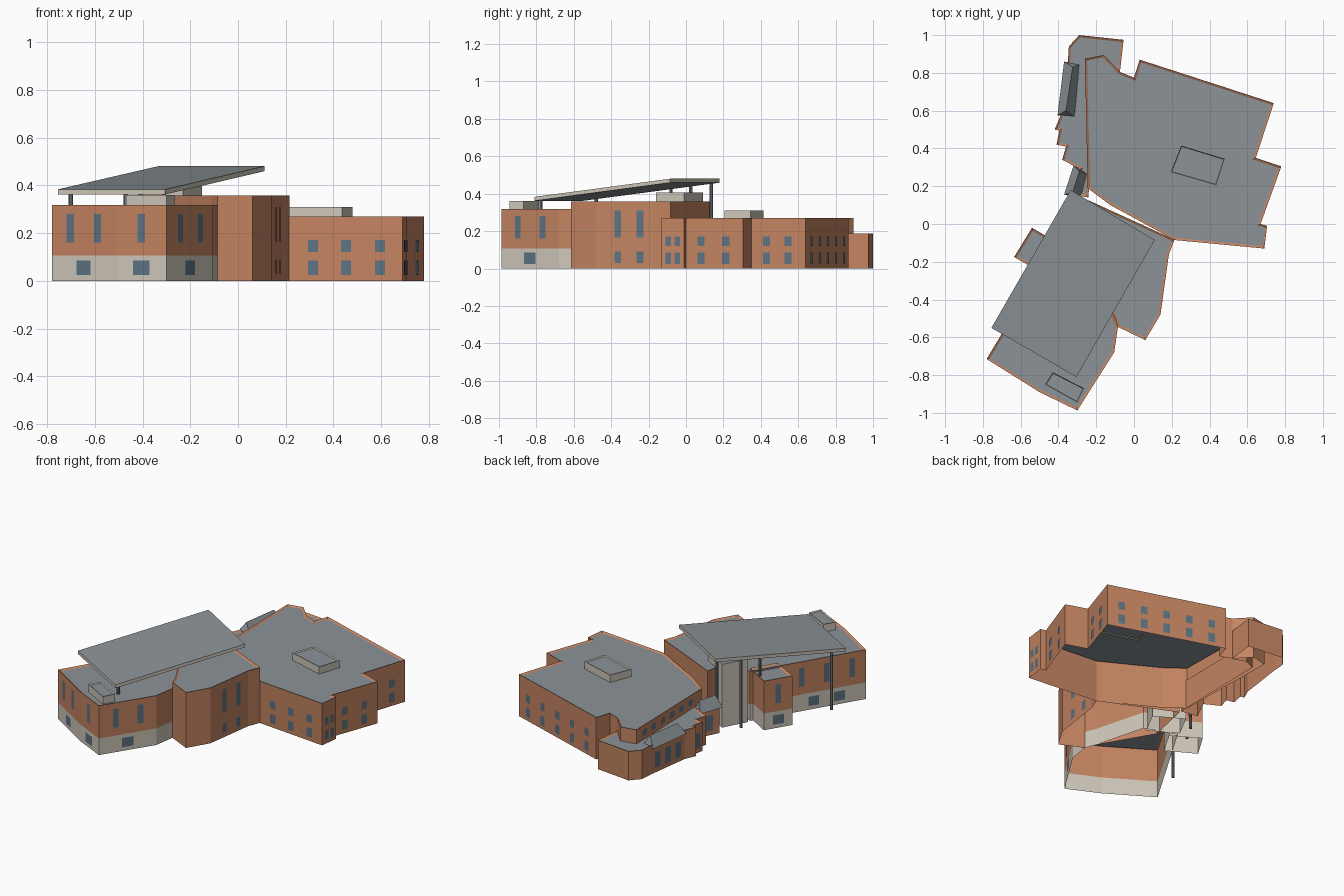
import bpy, bmesh, math
from mathutils import Vector

if "Cube" in bpy.data.objects:
    bpy.data.objects.remove(bpy.data.objects["Cube"])


def material(name, rgb):
    m = bpy.data.materials.new(name)
    m.diffuse_color = (*rgb, 1)
    m.use_nodes = True
    m.node_tree.nodes["Principled BSDF"].inputs["Base Color"].default_value = m.diffuse_color
    return m


BRICK = material("brick", (0.55, 0.23, 0.12))
STONE = material("stone", (0.62, 0.57, 0.49))
ROOF = material("roofing", (0.26, 0.29, 0.31))
GLASS = material("glass", (0.11, 0.17, 0.23))
METAL = material("metal", (0.2, 0.22, 0.24))


def finish(name, bm, mats):
    me = bpy.data.meshes.new(name)
    bm.to_mesh(me)
    bm.free()
    for m in mats:
        me.materials.append(m)
    ob = bpy.data.objects.new(name, me)
    bpy.context.collection.objects.link(ob)
    return ob


def ccw(pts):
    area = sum(a[0] * b[1] - b[0] * a[1] for a, b in zip(pts, pts[1:] + pts[:1]))
    return pts if area > 0 else pts[::-1]


def block(name, pts, h, wall=BRICK, base=0.0, z0=0.0, rim=0.012):
    """Open-bottomed walls with optional stone base and a recessed roof."""
    pts = ccw(pts)
    bm = bmesh.new()
    levels = [z0, base, h] if base else [z0, h]
    rings = [[bm.verts.new((x, y, z)) for x, y in pts] for z in levels]
    n = len(pts)
    for k in range(len(levels) - 1):
        for i in range(n):
            j = (i + 1) % n
            f = bm.faces.new((rings[k][i], rings[k][j], rings[k + 1][j], rings[k + 1][i]))
            f.material_index = 1 if base and k == 0 else 0
    top = bm.faces.new(rings[-1])
    bm.normal_update()
    if rim:
        bmesh.ops.inset_region(bm, faces=[top], thickness=rim, use_even_offset=True)
        for v in top.verts:
            v.co.z = h - 0.008
    top.material_index = 2
    return finish(name, bm, [wall, STONE, ROOF])


panes = bmesh.new()


def windows(a, b, fractions, rows, w):
    """Flat panes along wall a-b; the outside is on the right of a to b."""
    a, b = Vector((*a, 0)), Vector((*b, 0))
    d = (b - a).normalized()
    out = Vector((d.y, -d.x, 0)) * 0.003
    for t in fractions:
        c = a.lerp(b, t) + out
        for z0, z1 in rows:
            panes.faces.new([panes.verts.new(c + d * s * w / 2 + Vector((0, 0, z)))
                             for s, z in ((-1, z0), (1, z0), (1, z1), (-1, z1))])


# Main wing
main = [(0.03, .87), (-.0, .775), (-.075, .805), (-.16, .895), (-.26, .875), (-.245, .19),
        (-.125, .10), (.215, -.085), (.69, -.13), (.705, -.01), (.67, 0), (.78, .305),
        (.645, .35), (.74, .64)]
block("main_wing", main, .27)
# Tall central block
block("central_block", [(.215, -.083), (.185, -.16), (.14, -.48), (.06, -.615), (-.085, -.545),
                        (-.11, -.48), (-.30, -.15), (-.24, .125)], .357)
# South wing and its projecting bay
block("south_wing", [(-.78, -.715), (-.5, -.89), (-.30, -.987), (-.105, -.68), (-.085, -.545),
                     (-.113, -.47), (-.2, -.15), (-.40, -.08)], .318, base=.107)
block("west_bay", [(-.54, -.02), (-.635, -.175), (-.46, -.275), (-.37, -.12)], .316, base=.107)
# Low annex stepping along the west side
block("low_annex", [(-.16, .83), (-.075, .8), (-.055, .975), (-.29, 1.0), (-.345, .94),
                    (-.35, .86), (-.39, .57), (-.42, .5), (-.395, .495), (-.41, .42), (-.36, .41),
                    (-.38, .34), (-.285, .29), (-.35, .16), (-.24, .14), (-.23, .8)], .187)

# Stone stair tower and rooftop plant boxes
block("stair_tower", [(-.32, .09), (-.40, -.06), (-.23, -.16), (-.15, -.01)], .407, STONE, rim=0)
block("main_roof_box", [(.25, .415), (.48, .345), (.435, .205), (.195, .275)], .31, STONE, z0=.255, rim=.004)
block("south_roof_box", [(-.43, -.785), (-.265, -.87), (-.30, -.945), (-.47, -.85)], .36, STONE, z0=.3, rim=.004)


def wedge(name, corners, ridge, z0, z1):
    """Hipped lean-to roof: four base corners and a two-point ridge."""
    bm = bmesh.new()
    b = [bm.verts.new((x, y, z0)) for x, y in corners]
    r = [bm.verts.new((x, y, z1)) for x, y in ridge]
    for f in ((b[0], b[3], r[1], r[0]), (b[1], b[0], r[0]), (b[2], b[1], r[0], r[1]), (b[3], b[2], r[1])):
        bm.faces.new(f)
    bmesh.ops.recalc_face_normals(bm, faces=bm.faces)
    return finish(name, bm, [ROOF])


wedge("annex_dormer", [(-.37, .86), (-.285, .845), (-.31, .565), (-.405, .575)],
      [(-.325, .83), (-.36, .60)], .17, .235)
wedge("entry_dormer", [(-.32, .31), (-.245, .265), (-.275, .15), (-.37, .155)],
      [(-.29, .28), (-.325, .165)], .17, .24)

# Sloping canopy slab
bm = bmesh.new()
corners = [(-.335, .18, .48), (-.755, -.55, .383), (-.305, -.81, .383), (.11, -.085, .48)]
up = [bm.verts.new(c) for c in corners]
lo = [bm.verts.new((x, y, z - .021)) for x, y, z in corners]
bm.faces.new(up).material_index = 1
bm.faces.new(lo[::-1]).material_index = 1
for i in range(4):
    j = (i + 1) % 4
    bm.faces.new((up[i], lo[i], lo[j], up[j]))
finish("canopy", bm, [STONE, ROOF])

# Canopy posts
for i, (x, y, z0, z1) in enumerate([(-.315, .135, 0, .455), (-.41, .025, 0, .445), (-.47, -.08, 0, .43),
                                    (-.70, -.48, 0, .374), (-.31, -.775, .3, .368)]):
    bpy.ops.mesh.primitive_cylinder_add(vertices=8, radius=.009, depth=z1 - z0, location=(x, y, (z0 + z1) / 2))
    post = bpy.context.object
    post.name = f"canopy_post_{i + 1}"
    post.data.materials.append(METAL)

# Windows, wall by wall
two = [(.025, .085), (.12, .17)]
windows((.215, -.085), (.69, -.13), (.21, .5, .8), two, .042)
windows((.69, -.13), (.705, -.01), (.3, .7), two, .03)
windows((.67, 0), (.78, .305), (.27, .7), two, .04)
windows((.645, .35), (.74, .64), (.28, .68), two, .04)
windows((.74, .64), (.03, .87), (.12, .31, .5, .69, .88), two, .04)
windows((-.26, .875), (-.245, .19), (.12, .26, .4, .54, .68, .82), [(.205, .245)], .045)
windows((.14, -.48), (.185, -.16), (.36, .73), [(.165, .31), (.03, .09)], .037)
tall, low = [(.16, .28)], [(.025, .085)]
windows((-.78, -.715), (-.5, -.89), (.28, .69), tall, .036)
windows((-.78, -.715), (-.5, -.89), (.48,), low, .07)
windows((-.5, -.89), (-.3, -.987), (.48,), tall, .036)
windows((-.5, -.89), (-.3, -.987), (.48,), low, .075)
windows((-.3, -.987), (-.105, -.68), (.29, .72), tall, .036)
windows((-.3, -.987), (-.105, -.68), (.5,), low, .075)
windows((-.48, -.21), (-.78, -.715), (.3, .57, .85), tall, .036)
windows((-.48, -.21), (-.78, -.715), (.43, .71), low, .07)
windows((-.54, -.02), (-.635, -.175), (.5,), tall, .036)
windows((-.54, -.02), (-.635, -.175), (.5,), low, .07)
windows((-.35, .86), (-.39, .57), (.2, .5, .8), [(.03, .13)], .05)
windows((-.395, .495), (-.41, .42), (.5,), [(.03, .13)], .04)
windows((-.285, .29), (-.35, .16), (.5,), [(.03, .13)], .06)
finish("windows", panes, [GLASS])
